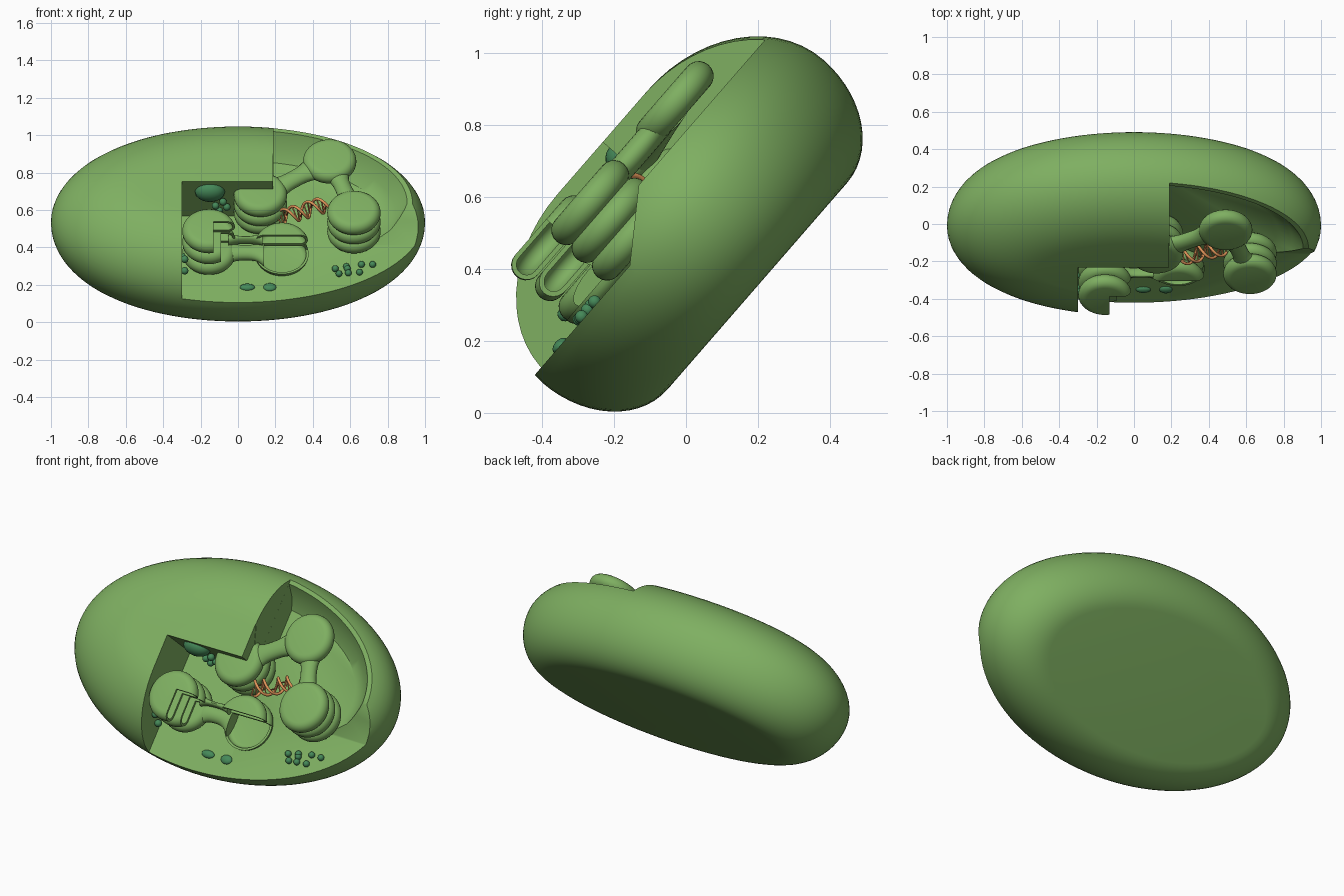
import bpy, bmesh, math
from mathutils import Matrix, Vector

if "Cube" in bpy.data.objects:
    bpy.data.objects.remove(bpy.data.objects["Cube"])

# Everything is modelled lying flat (x, v, w), then tipped back 49 degrees
TILT = Matrix.Translation((0, 0, 0.525)) @ Matrix.Rotation(math.radians(49), 4, 'X')


def material(name, rgb):
    m = bpy.data.materials.new(name)
    m.diffuse_color = (*rgb, 1)
    m.use_nodes = True
    m.node_tree.nodes["Principled BSDF"].inputs["Base Color"].default_value = m.diffuse_color
    return m


GREEN = material("leaf_green", (0.21, 0.43, 0.12))
TEAL = material("dark_green", (0.06, 0.25, 0.10))
ORANGE = material("orange", (0.75, 0.30, 0.10))


def finish(bm, name, mat, smooth=True):
    me = bpy.data.meshes.new(name)
    bm.to_mesh(me)
    bm.free()
    ob = bpy.data.objects.new(name, me)
    bpy.context.collection.objects.link(ob)
    ob.matrix_world = TILT
    if mat:
        me.materials.append(mat)
    if smooth:
        shade(ob)
    return ob


def activate(ob):
    bpy.ops.object.select_all(action='DESELECT')
    ob.select_set(True)
    bpy.context.view_layer.objects.active = ob


def shade(ob):
    activate(ob)
    bpy.ops.object.shade_smooth_by_angle(angle=math.radians(35))


def skin(bm, rings):
    """Bridge closed vertex rings and cap both ends."""
    n = len(rings[0])
    for a, b in zip(rings, rings[1:]):
        for i in range(n):
            bm.faces.new((a[i], a[(i + 1) % n], b[(i + 1) % n], b[i]))
    bm.faces.new(rings[0][::-1])
    bm.faces.new(rings[-1])


def lathe(bm, profile, centre=(0, 0, 0), rx=lambda r: r, seg=48):
    rings = [[bm.verts.new((centre[0] + rx(r) * math.cos(2 * math.pi * i / seg),
                            centre[1] + r * math.sin(2 * math.pi * i / seg),
                            centre[2] + w)) for i in range(seg)] for r, w in profile]
    skin(bm, rings)


def box(lo, hi, skew=0.0):
    bm = bmesh.new()
    bmesh.ops.create_cube(bm, size=1)
    for v in bm.verts:
        v.co = Vector(lo[k] if v.co[k] < 0 else hi[k] for k in range(3))
        v.co.y += skew * (v.co.z - lo[2])
    return finish(bm, "cutter", None, False)


def carve(ob, cutters):
    for c in cutters:
        c.hide_render = True
        mod = ob.modifiers.new("cut", 'BOOLEAN')
        mod.operation, mod.solver, mod.object = 'DIFFERENCE', 'EXACT', c
        activate(ob)
        bpy.ops.object.modifier_apply(modifier=mod.name)
    for c in cutters:
        bpy.data.objects.remove(c)
    shade(ob)


def long_axis(r):
    return 1 - (0.595 - r) * 1.25


# Body: oval with a broad flat back and a rounder front
N = 14
MID = 0.012
prof = []
for i in range(N + 1):
    a = math.pi / 2 * i / N
    prof.append((0.38 + 0.215 * math.sin(a), MID - (0.263 + MID) * math.cos(a)))
for i in range(1, N + 1):
    a = math.pi / 2 * i / N
    prof.append((0.21 + 0.385 * math.cos(a), MID + (0.324 - MID) * math.sin(a)))
bm = bmesh.new()
lathe(bm, prof, rx=long_axis, seg=112)
body = finish(bm, "outer_body", GREEN)

# Cut-away window: lower opening, raised upper-right rim and its sloping bowl
bm = bmesh.new()
lathe(bm, [(0.41, 0.0422), (0.47, 0.09), (0.52, 0.172), (0.53, 0.5)], rx=long_axis, seg=96)
pocket = finish(bm, "cutter", None, False)
carve(pocket, [box((-2, -1, -1), (0.1903, 1, 1)), box((0, -1, -1), (2, -0.25, 1))])
carve(body, [box((-0.30, -1, 0.042), (0.19, 0.02, 1)),
             box((0.188, -1.5, 0.0421), (2, -0.19, 0.5), 1.45),
             box((0.1901, -0.07, 0.17), (2, 1, 1)),
             pocket])


# Stacked discs with round edges
def disc_profile(r, h):
    pts = []
    for i in range(11):
        a = -math.pi / 2 + math.pi * i / 10
        pts.append((r - h + h * math.cos(a), h * math.sin(a)))
    return pts


def disc(name, x, v, w, r=0.143, h=0.042, hollow=False):
    bm = bmesh.new()
    lathe(bm, disc_profile(r, h), (x, v, w))
    if hollow:
        t = 0.013
        lathe(bm, [(a, b) for a, b in disc_profile(r - t, h - t)][::-1], (x, v, w))
    return finish(bm, name, GREEN)


def stack(name, x, v, levels):
    for i, w in enumerate(levels):
        disc(f"{name}_{i + 1}", x, v, w)


stack("right_disc", 0.62, -0.13, (0.24, 0.165, 0.09))
stack("upper_right_disc", 0.49, 0.232, (0.243,))
stack("centre_disc", 0.12, 0.015, (0.22, 0.145, 0.08))
stack("left_disc", -0.155, -0.277, (0.085,))

# Opened discs showing their hollow inside
for name, x, w, x0, w0 in (("left_open_disc_top", -0.155, 0.26, -0.13, 0.0),
                           ("left_open_disc_middle", -0.155, 0.172, -0.09, 0.0),
                           ("middle_open_disc_top", 0.235, 0.15, 0.0, 0.0),
                           ("middle_open_disc_low", 0.235, 0.075, 0.0, 0.075)):
    d = disc(name, x, -0.277, w, hollow=True)
    carve(d, [box((x0, -1, w0), (0.6, -0.245, 1))])


# Connecting bridges, waisted in the middle
def bridge(name, p, q, width, h):
    p, q = Vector(p), Vector(q)
    d = (q - p).normalized()
    side = Vector((0, 0, 1)).cross(d).normalized()
    up = d.cross(side)
    bm = bmesh.new()
    rings = []
    for i in range(13):
        t = i / 12
        k = width * (1 + 1.1 * abs(2 * t - 1) ** 3)
        c = p.lerp(q, t)
        rings.append([bm.verts.new(c + side * k * math.cos(a) + up * h * math.sin(a))
                      for a in (2 * math.pi * j / 20 for j in range(20))])
    skin(bm, rings)
    return finish(bm, name, GREEN)


bridge("upper_bridge", (0.18, 0.05, 0.21), (0.42, 0.20, 0.235), 0.05, 0.038)
bridge("right_bridge", (0.525, 0.16, 0.235), (0.60, -0.06, 0.235), 0.045, 0.036)
bridge("lower_bridge", (-0.06, -0.277, 0.085), (0.14, -0.277, 0.085), 0.045, 0.036)
bridge("lower_back_bridge", (-0.05, -0.235, 0.14), (0.13, -0.235, 0.14), 0.014, 0.03)


# Granules and droplets
def blob(name, x, v, w, size):
    bm = bmesh.new()
    bmesh.ops.create_uvsphere(bm, u_segments=20, v_segments=12, radius=1)
    bm.transform(Matrix.Translation((x, v, w)) @ Matrix.Diagonal((*size, 1)))
    return finish(bm, name, TEAL)


for i, (x, v) in enumerate(((0.52, -0.36), (0.58, -0.345), (0.66, -0.33), (0.72, -0.33), (0.54, -0.395),
                            (0.59, -0.39), (0.65, -0.385), (0.585, -0.36))):
    blob(f"granule_{i + 1}", x, v, 0.05, (0.018,) * 3)
for x, v, w in ((-0.12, -0.01, 0.16), (-0.08, 0.0, 0.18), (-0.10, -0.02, 0.13), (-0.06, -0.01, 0.15),
                (-0.285, -0.38, 0.15), (-0.285, -0.41, 0.09), (-0.285, -0.31, 0.09)):
    blob("wall_granule", x, v, w, (0.02,) * 3)
blob("large_droplet", -0.15, 0.02, 0.24, (0.08, 0.05, 0.06))
blob("floor_droplet", 0.05, -0.485, 0.042, (0.04, 0.022, 0.016))
blob("floor_droplet", 0.17, -0.485, 0.042, (0.035, 0.026, 0.016))


# Orange double helix
def wire(name, lines, r):
    cu = bpy.data.curves.new(name, 'CURVE')
    cu.dimensions, cu.bevel_depth, cu.bevel_resolution = '3D', r, 2
    cu.use_fill_caps = True
    for pts in lines:
        s = cu.splines.new('POLY')
        s.points.add(len(pts) - 1)
        for sp, p in zip(s.points, pts):
            sp.co = (*p, 1)
    cu.materials.append(ORANGE)
    ob = bpy.data.objects.new(name, cu)
    bpy.context.collection.objects.link(ob)
    ob.matrix_world = TILT


A, B = Vector((0.22, -0.10, 0.16)), Vector((0.48, 0.0, 0.165))
axis = (B - A).normalized()
e1 = axis.cross(Vector((0, 0, 1))).normalized()
e2 = axis.cross(e1)


def helix(t, phase):
    a = 2 * math.pi * 2 * t + phase
    return A.lerp(B, t) + 0.042 * (e1 * math.cos(a) + e2 * math.sin(a))


wire("helix_strands", [[helix(i / 60, ph) for i in range(61)] for ph in (0, 2.4)], 0.008)
wire("helix_rungs", [[helix(i / 16, 0), helix(i / 16, 2.4)] for i in range(17)], 0.004)
